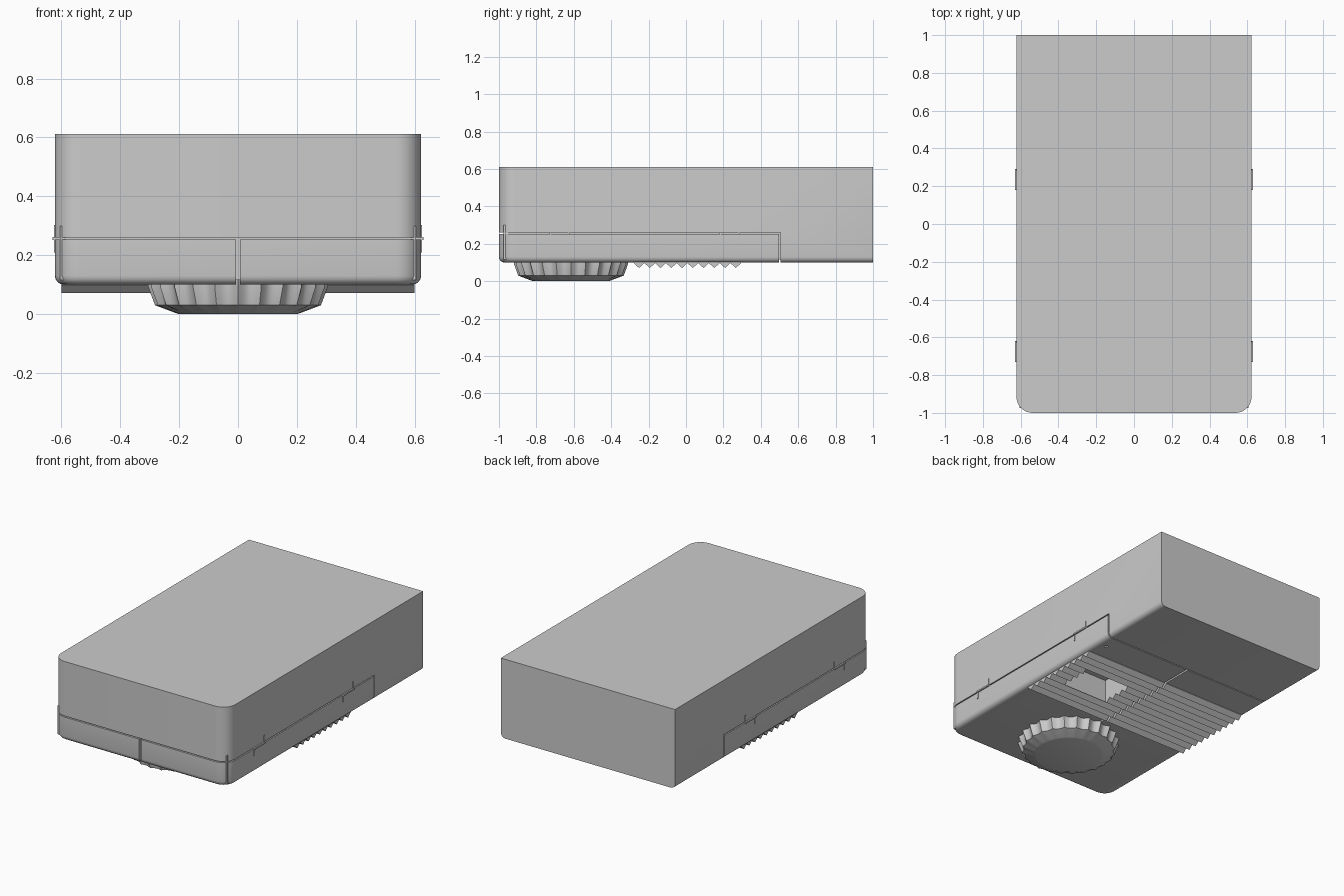
import bpy, bmesh
from math import sin, cos, pi, radians

if "Cube" in bpy.data.objects:
    bpy.data.objects.remove(bpy.data.objects["Cube"])

W, R = 0.622, 0.085          # half width, front corner radius


def loft(name, rings, smooth=True):
    """Closed solid from a stack of equal-length point rings."""
    bm = bmesh.new()
    vs = [[bm.verts.new(p) for p in ring] for ring in rings]
    n = len(vs[0])
    for a, b in zip(vs, vs[1:]):
        for i in range(n):
            j = (i + 1) % n
            bm.faces.new((a[i], a[j], b[j], b[i]))
    bm.faces.new(vs[0])
    bm.faces.new(vs[-1])
    bmesh.ops.recalc_face_normals(bm, faces=bm.faces)
    me = bpy.data.meshes.new(name)
    bm.to_mesh(me)
    bm.free()
    ob = bpy.data.objects.new(name, me)
    bpy.context.collection.objects.link(ob)
    if smooth:
        shade(ob)
    return ob


def shade(ob):
    bpy.ops.object.select_all(action='DESELECT')
    ob.select_set(True)
    bpy.context.view_layer.objects.active = ob
    bpy.ops.object.shade_smooth_by_angle(angle=radians(30))


def box(name, x, y, z):
    return loft(name, [[(x[0], y[0], h), (x[1], y[0], h), (x[1], y[1], h), (x[0], y[1], h)]
                       for h in z], False)


def cut(ob, cutter):
    m = ob.modifiers.new("cut", 'BOOLEAN')
    m.operation, m.solver, m.object = 'DIFFERENCE', 'EXACT', cutter
    bpy.context.view_layer.objects.active = ob
    bpy.ops.object.modifier_apply(modifier=m.name)


def half_outline(inset, x0, y1):
    """Right half of the case outline with its rounded front corner."""
    r, w = R - inset, W - inset
    arc = [(w - r + r * sin(a), -1 + R - r * cos(a))
           for a in (k * pi / 16 for k in range(9))]
    return [(x0, y1), (x0, -1 + inset)] + arc + [(w, y1)]


def bottom_round(z0, r):
    """Inset and height of each step of the rounded lower edge."""
    return [(r * (1 - sin(a)), z0 + r * (1 - cos(a)))
            for a in (k * pi / 8 for k in range(5))]


# main shell, with a step removed for the lower cover
rings = []
for inset, z in bottom_round(0.10, 0.03) + [(0, 0.612)]:
    h = half_outline(inset, 0, 1)[2:]
    full = h + [(-x, y) for x, y in reversed(h)]
    rings.append([(x, y, z) for x, y in full])
shell = loft("main_shell", rings)
step = box("step_cutter", (-1, 1), (-2, 0.505), (-1, 0.26))
cut(shell, step)
bpy.data.objects.remove(step)
shade(shell)

# inner block that closes the seams from behind
core = box("inner_core", (-0.605, 0.605), (-0.975, 0.55), (0.115, 0.30))

# two cover halves and their ribbed grips
pitch, teeth, ystart = 0.0575, 10, -0.28
covers, grips = [], []
for s, side in ((1, "right"), (-1, "left")):
    steps = bottom_round(0.10, 0.03) + [(0, 0.253)]
    covers.append(loft(side + "_cover", [[(s * x, y, z) for x, y in half_outline(i, 0.006, 0.498)]
                                         for i, z in steps]))
    prof = [(ystart, 0.115), (ystart, 0.098)]
    for k in range(teeth):
        prof += [(ystart + (k + 0.5) * pitch, 0.071), (ystart + (k + 1) * pitch, 0.097)]
    prof.append((ystart + teeth * pitch, 0.115))
    grips.append(loft(side + "_grip", [[(s * x, y, z) for y, z in prof]
                                       for x in (0.006, 0.60)], False))

# square pocket through the right grip, and a small pin hole
for x, y, z in (((0.15, 0.48), (-0.09, 0.14), (-0.1, 0.23)),
                ((0.545, 0.565), (0.39, 0.41), (-0.1, 0.14))):
    c = box("pocket_cutter", x, y, z)
    for ob in (core, covers[0], grips[0]):
        cut(ob, c)
    bpy.data.objects.remove(c)
shade(covers[0])

# latches on both sides: thin bar with a tab up and a tab down
for s, side in ((1, "right"), (-1, "left")):
    x = (s * 0.60, s * 0.631)
    for k, y in enumerate((-0.73, 0.18)):
        box(f"{side}_latch_bar_{k}", x, (y, y + 0.11), (0.251, 0.261))
        box(f"{side}_latch_low_tab_{k}", (x[0], s * 0.626), (y, y + 0.008), (0.21, 0.255))
        box(f"{side}_latch_high_tab_{k}", (x[0], s * 0.626), (y + 0.102, y + 0.11), (0.257, 0.302))

# scalloped knob underneath
N, P = 24, 8


def knob_ring(r, amp, z):
    pts = []
    for i in range(N * P):
        a = 2 * pi * i / (N * P)
        q = r - amp * abs(sin(N * a / 2))
        pts.append((q * cos(a), -0.615 + q * sin(a), z))
    return pts


loft("knob", [knob_ring(*p) for p in ((0.305, 0.022, 0.115), (0.305, 0.022, 0.092),
                                      (0.282, 0.012, 0.03), (0.21, 0, 0.003), (0.20, 0, 0))])
